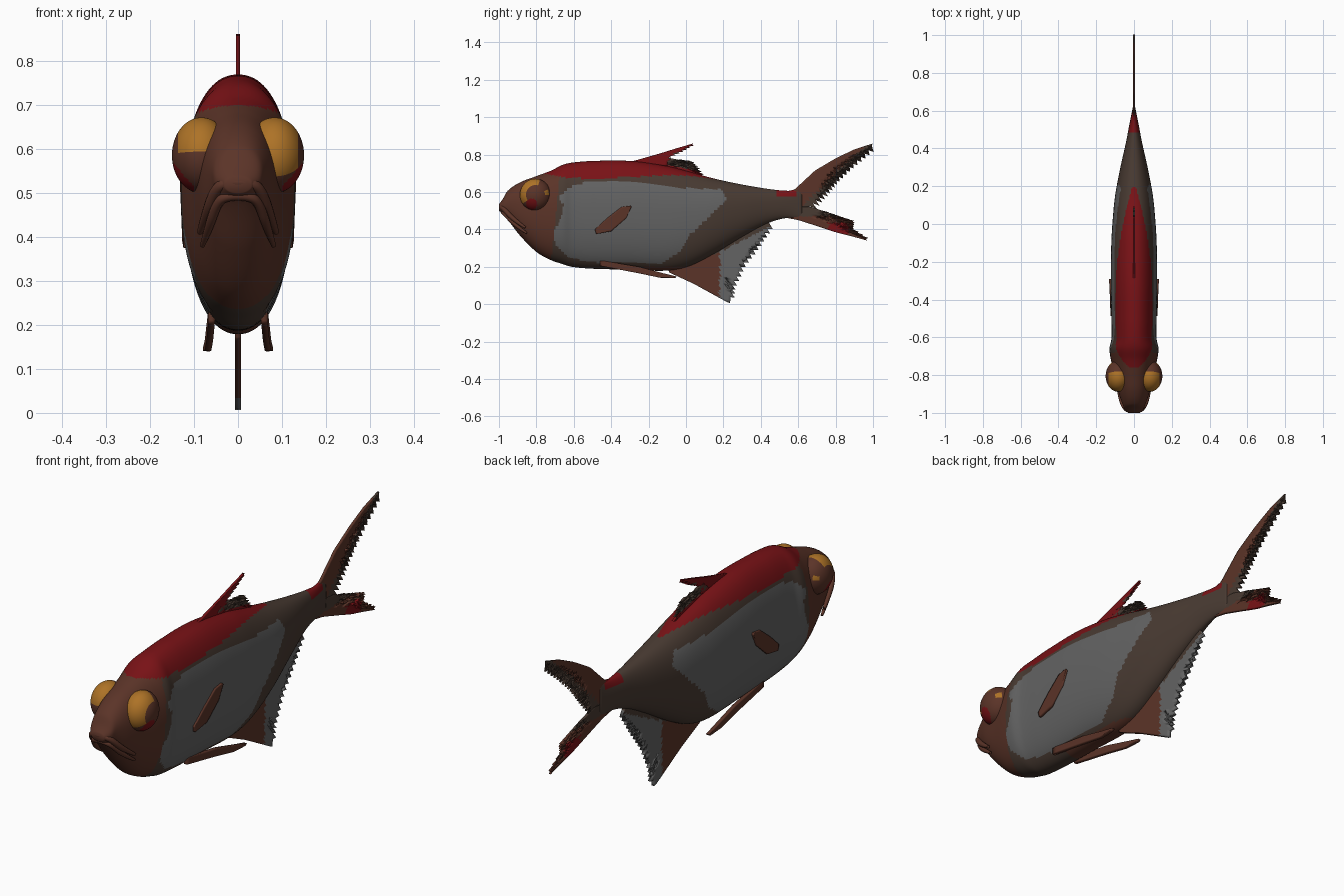
import bpy, bmesh, math
from mathutils import Matrix, Vector

if "Cube" in bpy.data.objects:
    bpy.data.objects.remove(bpy.data.objects["Cube"])

def material(name, rgb):
    m = bpy.data.materials.new(name)
    m.diffuse_color = (*rgb, 1)
    m.use_nodes = True
    m.node_tree.nodes["Principled BSDF"].inputs["Base Color"].default_value = m.diffuse_color
    return m

MATS = [material("head brown", (.105, .034, .021)),
        material("body brown", (.066, .043, .032)),
        material("flank grey", (.125, .125, .125)),
        material("back red", (.19, .006, .008)),
        material("eye gold", (.42, .17, .02))]
BROWN, DUSK, GREY, RED, GOLD = range(5)

def finish(name, bm, rule):
    """Turn a bmesh into a smooth object, colouring each face by a rule on its centre."""
    bmesh.ops.recalc_face_normals(bm, faces=bm.faces)
    for f in bm.faces:
        f.material_index = rule(f.calc_center_median())
        f.smooth = True
    me = bpy.data.meshes.new(name)
    bm.to_mesh(me)
    bm.free()
    for m in MATS:
        me.materials.append(m)
    ob = bpy.data.objects.new(name, me)
    bpy.context.collection.objects.link(ob)
    return ob

def line(pts, t):
    """Point on a polyline, t in 0..1 by index."""
    f = min(max(t, 0), 1) * (len(pts) - 1)
    i = min(int(f), len(pts) - 2)
    return Vector(pts[i]).lerp(Vector(pts[i + 1]), f - i)

def key(keys, y, c=1):
    """Smooth value of column c at position y."""
    n = len(keys)
    slope = lambda i: ((keys[min(i+1, n-1)][c] - keys[max(i-1, 0)][c]) /
                       (keys[min(i+1, n-1)][0] - keys[max(i-1, 0)][0]))
    i = max(0, min(n - 2, sum(k[0] <= y for k in keys) - 1))
    a, b = keys[i], keys[i + 1]
    h = b[0] - a[0]
    t = min(max((y - a[0]) / h, 0), 1)
    return ((2*t**3 - 3*t*t + 1) * a[c] + (t**3 - 2*t*t + t) * h * slope(i)
            + (3*t*t - 2*t**3) * b[c] + (t**3 - t*t) * h * slope(i + 1))

def inside(poly, y, z):
    hit = False
    for (y1, z1), (y2, z2) in zip(poly, poly[1:] + poly[:1]):
        if (z1 > z) != (z2 > z) and y < y1 + (z - z1) * (y2 - y1) / (z2 - z1):
            hit = not hit
    return hit

# Body: y, top z, bottom z, half width
BODY = [(-1, .535, .50, .03), (-.98, .562, .485, .05), (-.955, .605, .455, .06),
        (-.89, .65, .37, .083), (-.80, .685, .28, .104), (-.72, .715, .235, .122),
        (-.66, .745, .215, .13), (-.61, .757, .20, .12), (-.5, .766, .19, .12),
        (-.3, .766, .185, .123), (-.1, .738, .18, .12), (.02, .708, .205, .113),
        (.15, .672, .27, .10), (.3, .64, .36, .072), (.43, .618, .43, .043),
        (.53, .607, .46, .024), (.62, .61, .46, .006)]
FLANK = [(-.64, .61), (-.6, .635), (-.51, .66), (-.35, .655), (-.17, .645), (-.08, .625),
         (.02, .62), (.19, .615), (.22, .56), (.14, .485), (.02, .37), (-.03, .28),
         (-.14, .215), (-.3, .225), (-.46, .22), (-.62, .245), (-.7, .32), (-.71, .38),
         (-.67, .46), (-.65, .53), (-.68, .57)]
SADDLE = [(-.78, .70), (-.6, .675), (-.3, .68), (-.05, .69), (.1, .677), (.23, .655)]

def body_rule(c):
    x, y, z = c
    if inside(FLANK, y, z):
        return GREY
    if -.77 < y < .23 and z > key(SADDLE, y):
        return RED
    if .48 < y < .59 and z > .575:
        return RED
    if y < -.7 + .1 * (z - .45) or (z < .2 and -.4 < y < .1):
        return BROWN
    return DUSK

bm = bmesh.new()
rings, SEG, ROWS = [], 96, 190
p = 2 / 2.2
for i in range(ROWS + 1):
    y = -1 + 1.62 * (i / ROWS) ** 1.15
    top, bot, w = (key(BODY, y, c) for c in (1, 2, 3))
    mid = bot + .54 * (top - bot)
    ring = []
    for j in range(SEG):
        a = math.tau * j / SEG
        ca, sa = math.cos(a), math.sin(a)
        x = w * math.copysign(abs(ca) ** p, ca)
        z = mid + (top - mid if sa > 0 else mid - bot) * math.copysign(abs(sa) ** p, sa)
        ring.append(bm.verts.new((x, y, z)))
    rings.append(ring)
for a, b in zip(rings, rings[1:]):
    for j in range(SEG):
        k = (j + 1) % SEG
        bm.faces.new((a[j], a[k], b[k], b[j]))
bm.faces.new(rings[0])
bm.faces.new(rings[-1])
finish("body", bm, body_rule)

def fin(name, lead, trail, rule, tooth=(0, 0), start=0, n=48, m=14, x=(0, 0), thick=.01):
    """Thin sheet between two edges in the y-z plane; the trailing edge is ragged."""
    bm = bmesh.new()
    g = []
    for i in range(n + 1):
        t = i / n
        a, b = line(lead, t), line(trail, t)
        if i % 2 and t > start:
            b += Vector(tooth)
        row = []
        for j in range(m + 1):
            q = a.lerp(b, j / m)
            row.append(bm.verts.new((x[0] + (x[1] - x[0]) * t, q.x, q.y)))
        g.append(row)
    for i in range(n):
        for j in range(m):
            bm.faces.new((g[i][j], g[i+1][j], g[i+1][j+1], g[i][j+1]))
    ob = finish(name, bm, rule)
    mod = ob.modifiers.new("thickness", 'SOLIDIFY')
    mod.thickness, mod.offset = thick, 0
    return ob

plain = lambda c: BROWN

# Tail fin lobes
fin("tail_upper_lobe",
    [(.50, .595), (.58, .613), (.69, .715), (.80, .78), (.90, .828), (1.0, .86)],
    [(.52, .52), (.66, .52), (.73, .60), (.79, .675), (.88, .76), (.985, .845)],
    lambda c: RED if c.y < .58 and c.z > .575 else DUSK if c.z < .62 + (c.y - .72) * .95 else BROWN,
    (.03, -.022), .2)
fin("tail_lower_lobe",
    [(.52, .465), (.60, .45), (.70, .418), (.80, .385), (.88, .365), (.97, .34)],
    [(.52, .54), (.67, .52), (.78, .482), (.87, .452), (.86, .415), (.95, .355)],
    lambda c: RED if .76 < c.y < .87 and abs(c.z - .405) < .03 else
    DUSK if c.z > .47 else BROWN, (.035, -.008), .25, n=36)

# Dorsal fin: long front spines, then a low fringe
fin("dorsal_front", [(-.32, .755), (-.15, .803), (-.04, .837), (.04, .86)],
    [(-.10, .74), (-.10, .785), (-.03, .818), (.03, .853)],
    lambda c: DUSK if c.y > -.06 and c.z < .815 else RED, (.02, 0), .2, n=20)
fin("dorsal_fringe", [(-.18, .73), (-.08, .72), (.08, .68)],
    [(-.12, .785), (.01, .77), (.04, .74), (.07, .695)],
    lambda c: RED if c.z < .725 - .2 * c.y else DUSK, (.03, -.008), .1, n=18)

# Anal fin
fin("anal_fin", [(-.1, .2), (.02, .23), (.12, .28), (.3, .39), (.44, .445)],
    [(-.09, .17), (.04, .11), (.235, .003), (.245, .10), (.30, .215), (.38, .32), (.45, .425)],
    lambda c: GREY if c.y > .18 and c.z < .28 + (c.y - .18) * .5 else
    BROWN if c.z < .24 + c.y * .2 else DUSK, (.022, -.012), .4, n=56, thick=.014)

def eye_rule(gold_floor):
    def rule(c):
        dy, dz = c.y + .805, c.z - .585
        r, ang = math.hypot(dy, dz), math.degrees(math.atan2(dz, dy)) % 360
        if math.hypot(dy + .02, dz + .05) < .03 and abs(c.x) > .1:
            return RED
        if r > .052 and c.z > gold_floor and (75 < ang < 215 or (ang < 25 and r < .072)):
            return GOLD
        return BROWN
    return rule

for s, side in ((1, "right"), (-1, "left")):
    # Eye with gold crescent and red spot
    bm = bmesh.new()
    bmesh.ops.create_uvsphere(bm, u_segments=64, v_segments=48, radius=1,
                              matrix=Matrix.Translation((s * .083, -.805, .585))
                              @ Matrix.Diagonal((.067, .083, .086, 1))
                              @ Matrix.Rotation(math.pi / 2, 4, 'Y'))
    finish(side + "_eye", bm, eye_rule(.52 if s > 0 else .59))
    # Paired fins
    fin(side + "_pectoral_fin", [(-.48, .375), (-.40, .39), (-.32, .46), (-.292, .52)],
        [(-.487, .40), (-.42, .462), (-.345, .52), (-.297, .527)], plain,
        x=(s * .118, s * .126), n=24, m=8, thick=.012)
    fin(side + "_pelvic_fin", [(-.46, .205), (-.25, .165), (-.14, .142), (-.06, .14)],
        [(-.46, .235), (-.25, .20), (-.12, .165), (-.05, .148)], plain,
        x=(s * .06, s * .072), n=24, m=6, thick=.015)

def tube(name, pts, r):
    """Smooth brown tube with tapered ends."""
    cu = bpy.data.curves.new(name, 'CURVE')
    cu.dimensions = '3D'
    cu.bevel_depth, cu.bevel_resolution, cu.use_fill_caps = r, 4, True
    sp = cu.splines.new('NURBS')
    sp.points.add(len(pts) - 1)
    for i, q in enumerate(pts):
        sp.points[i].co = (*q, 1)
        sp.points[i].radius = .5 if i in (0, len(pts) - 1) else 1
    sp.use_endpoint_u, sp.order_u = True, 3
    cu.materials.append(MATS[BROWN])
    bpy.context.collection.objects.link(bpy.data.objects.new(name, cu))

# Lips arching over the steep jaw
half = [(.087, -.86, .41), (.07, -.925, .455), (.052, -.97, .505), (.03, -.988, .523)]
tube("upper_lip", half + [(-x, y, z) for x, y, z in reversed(half)], .013)
low = [(x * .93, y + .008, z - .03) for x, y, z in half]
tube("lower_lip", low + [(-x, y, z) for x, y, z in reversed(low)], .011)
